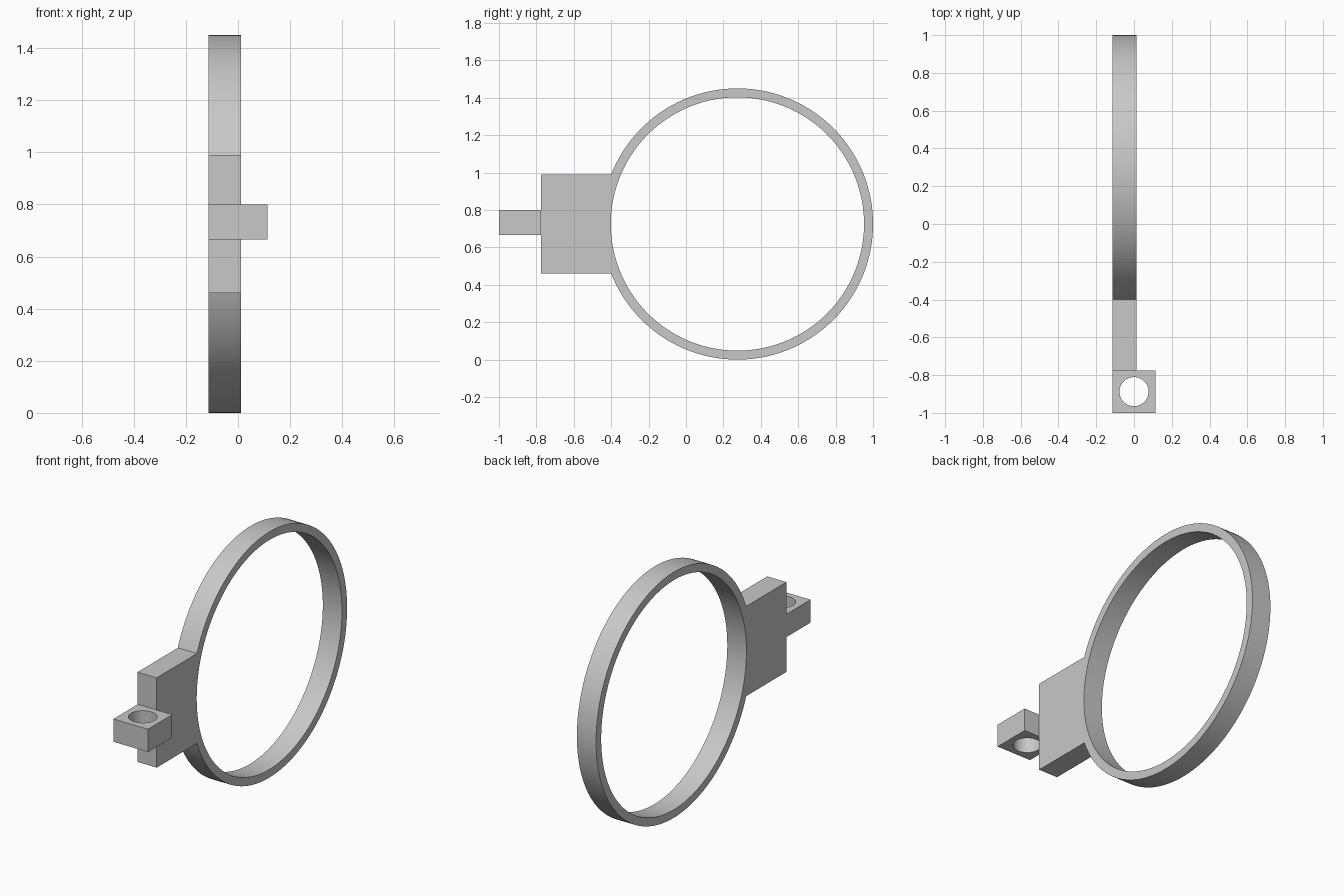
import bpy, bmesh, math
from mathutils import Vector

cube = bpy.data.objects.get("Cube")
if cube:
    bpy.data.objects.remove(cube, do_unlink=True)

# Single plain grey material
grey = bpy.data.materials.new("plain_grey")
grey.use_nodes = True
colour = (0.58, 0.58, 0.58, 1)
grey.diffuse_color = colour
grey.node_tree.nodes["Principled BSDF"].inputs["Base Color"].default_value = colour

LEFT, RIGHT = -0.113, 0.012          # thickness of ring and plate
CY, CZ = 0.275, 0.725                # ring centre
R_OUT, R_IN = 0.725, 0.677
HALF = 0.265                         # half height of plate
PLATE_FRONT = -0.775
STEPS = 144


def finish(bm, name):
    bmesh.ops.recalc_face_normals(bm, faces=bm.faces)
    mesh = bpy.data.meshes.new(name)
    bm.to_mesh(mesh)
    bm.free()
    mesh.materials.append(grey)
    obj = bpy.data.objects.new(name, mesh)
    bpy.context.collection.objects.link(obj)
    return obj


def smooth(obj):
    bpy.ops.object.select_all(action="DESELECT")
    obj.select_set(True)
    bpy.context.view_layer.objects.active = obj
    bpy.ops.object.shade_smooth_by_angle(angle=math.radians(30))


# Ring and mounting plate, extruded from one flat profile
bm = bmesh.new()


def vert(y, z):
    return bm.verts.new((LEFT, y, z))


def arc(radius, start, end, steps):
    angles = [start + (end - start) * i / steps for i in range(steps + 1)]
    return [vert(CY + radius * math.cos(a), CZ + radius * math.sin(a)) for a in angles]


join = math.pi - math.asin(HALF / R_OUT)
outer = arc(R_OUT, -join, join, STEPS)
inner = arc(R_IN, -join, join, STEPS)
for i in range(STEPS):
    bm.faces.new((outer[i], outer[i + 1], inner[i + 1], inner[i]))

# Plate: square front, concave rear following the ring opening
rear = arc(R_IN, join, 2 * math.pi - join, 20)
corners = [vert(PLATE_FRONT, CZ - HALF), vert(PLATE_FRONT, CZ + HALF)]
bm.faces.new([outer[0]] + corners + [outer[-1]] + rear)
bmesh.ops.remove_doubles(bm, verts=bm.verts, dist=0.0001)
grown = bmesh.ops.extrude_face_region(bm, geom=bm.faces[:], use_keep_orig=True)
top = [g for g in grown["geom"] if isinstance(g, bmesh.types.BMVert)]
bmesh.ops.translate(bm, verts=top, vec=Vector((RIGHT - LEFT, 0, 0)))
smooth(finish(bm, "ring_and_plate"))

# Lug: a block with a round vertical bore, each side split about the bore
bm = bmesh.new()
X, Y0, Y1, Z0, Z1 = 0.113, -1.0, PLATE_FRONT, 0.665, 0.80
HOLE_R, SIDES = 0.077, 64
cy, half_y = (Y0 + Y1) / 2, (Y1 - Y0) / 2
loops = {}
for z in (Z0, Z1):
    bore, rim = [], []
    for i in range(SIDES):
        a = math.tau * i / SIDES
        c, s = math.cos(a), math.sin(a)
        k = 1 / max(abs(c), abs(s))
        bore.append(bm.verts.new((HOLE_R * c, cy + HOLE_R * s, z)))
        rim.append(bm.verts.new((X * k * c, cy + half_y * k * s, z)))
    loops[z] = (bore, rim)
(b0, r0), (b1, r1) = loops[Z0], loops[Z1]
for i in range(SIDES):
    j = (i + 1) % SIDES
    for p, q in ((b0, r0), (r0, r1), (r1, b1), (b1, b0)):
        bm.faces.new((p[i], p[j], q[j], q[i]))
smooth(finish(bm, "bored_lug"))
